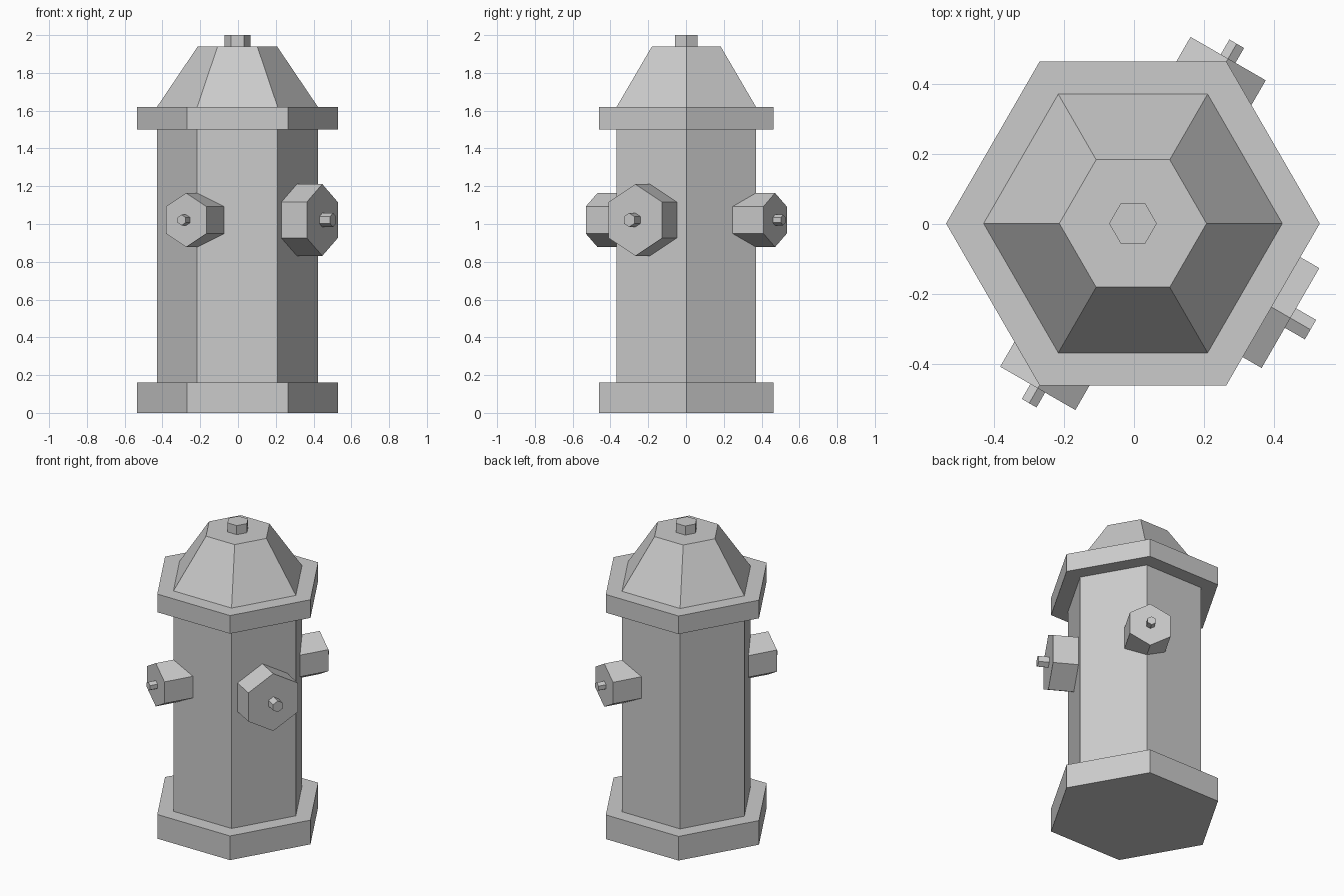
import bpy, bmesh
from math import radians
from mathutils import Matrix, Vector

if "Cube" in bpy.data.objects:
    bpy.data.objects.remove(bpy.data.objects["Cube"])

CENTRE = Vector((-0.003, 0.0015, 0))


def hex_part(name, sections, frame):
    """Six-sided lathe along local z: sections are (radius, height); corners lie on local x."""
    bm = bmesh.new()
    rings = []
    for r, h in sections:
        ring = [bm.verts.new(frame @ (Matrix.Rotation(radians(60 * i), 4, 'Z') @ Vector((r, 0, h))))
                for i in range(6)]
        rings.append(ring)
    for a, b in zip(rings, rings[1:]):
        for i in range(6):
            j = (i + 1) % 6
            bm.faces.new((a[i], a[j], b[j], b[i]))
    bm.faces.new(rings[0][::-1])
    bm.faces.new(rings[-1])
    bmesh.ops.recalc_face_normals(bm, faces=bm.faces)
    mesh = bpy.data.meshes.new(name)
    bm.to_mesh(mesh)
    bm.free()
    ob = bpy.data.objects.new(name, mesh)
    bpy.context.collection.objects.link(ob)
    return ob


# Upright parts: base, barrel, collar, bonnet and top nut
upright = Matrix.Translation(CENTRE)
hex_part("base_flange", [(0.533, 0), (0.533, 0.16)], upright)
hex_part("barrel", [(0.426, 0.16), (0.426, 1.5)], upright)
hex_part("collar", [(0.533, 1.5), (0.533, 1.62)], upright)
hex_part("bonnet", [(0.426, 1.62), (0.21, 1.94)], upright)
hex_part("top_nut", [(0.068, 1.94), (0.068, 2.0)], upright)

# Outlets: name, direction, cap radius, cap end, nut radius, nut end, sideways offset
outlets = [
    ("main_outlet", -30, 0.19, 0.524, 0.037, 0.59, -0.009),
    ("back_outlet", 60, 0.143, 0.543, 0.028, 0.592, 0),
    ("front_outlet", -120, 0.143, 0.543, 0.028, 0.592, 0),
]
for name, angle, r, end, nut_r, nut_end, side in outlets:
    frame = (Matrix.Translation(CENTRE + Vector((0, 0, 1.021)))
             @ Matrix.Rotation(radians(angle), 4, 'Z')
             @ Matrix.Translation((0, side, 0))
             @ Matrix.Rotation(radians(90), 4, 'Y'))
    hex_part(name, [(r, 0.3), (r, end)], frame)
    hex_part(name + "_nut", [(nut_r, end), (nut_r, nut_end)], frame)
